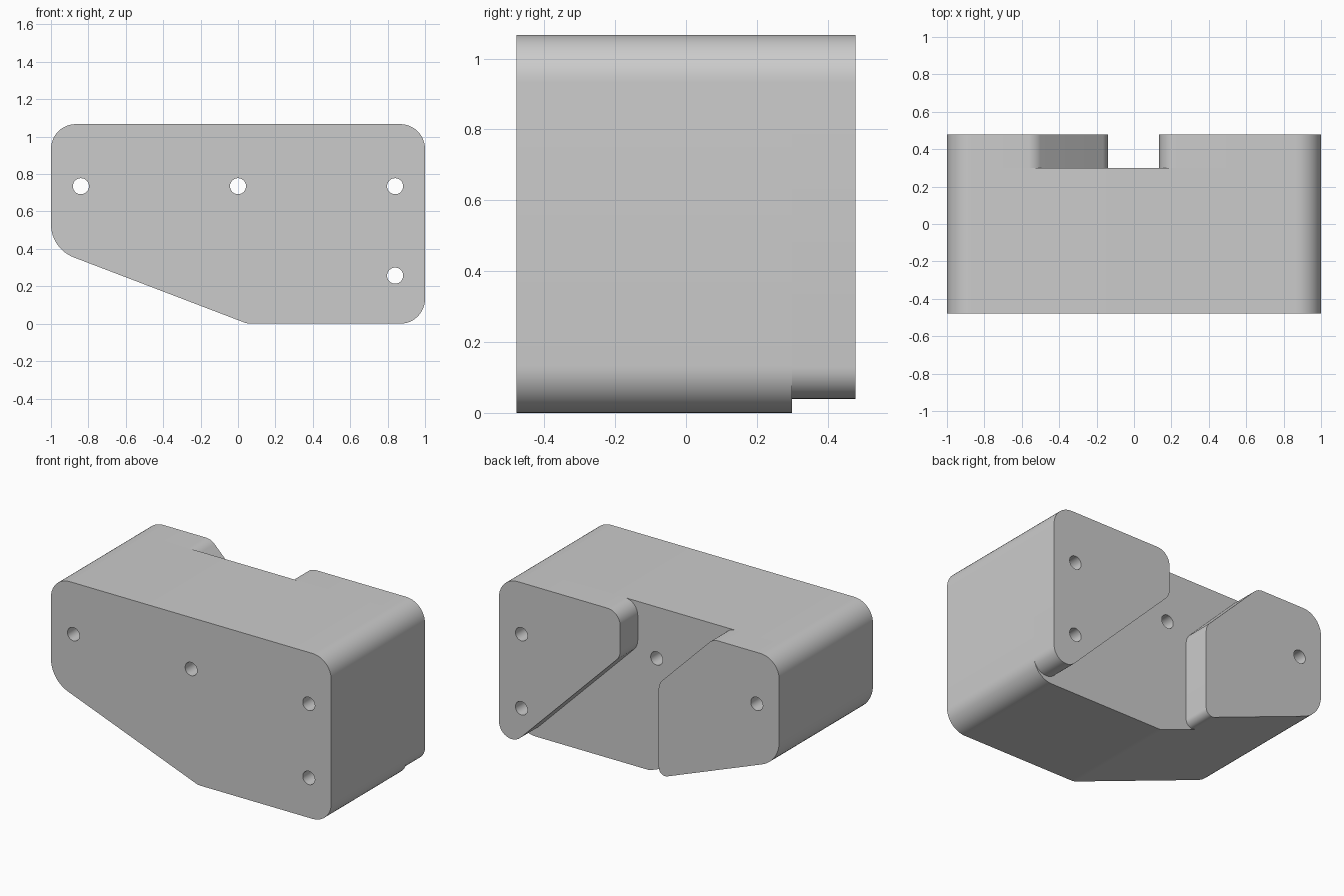
import bpy
import bmesh
import math
from mathutils import Vector

default = bpy.data.objects.get("Cube")
if default:
    bpy.data.objects.remove(default, do_unlink=True)

HEIGHT = 1.067
BACK = 0.478      # half depth
STEP = 0.299      # floor of the rear channel
HOLE_RADIUS = 0.043

grey = bpy.data.materials.new("light grey")
grey.use_nodes = True
COLOUR = (0.6, 0.6, 0.6, 1)
grey.diffuse_color = COLOUR
grey.node_tree.nodes["Principled BSDF"].inputs["Base Color"].default_value = COLOUR


def slope(x):
    """Height of the slanted underside."""
    return 0.382 * (0.05 - x)


def rounded(corners, steps=12):
    """Outline with every (x, z, radius) corner replaced by an arc."""
    pts = []
    for i, (x, z, r) in enumerate(corners):
        p = Vector((x, z))
        a = (Vector(corners[i - 1][:2]) - p).normalized()
        b = (Vector(corners[(i + 1) % len(corners)][:2]) - p).normalized()
        half = a.angle(b) / 2
        centre = p + (a + b).normalized() * r / math.sin(half)
        start = p + a * r / math.tan(half) - centre
        end = p + b * r / math.tan(half) - centre
        sweep = math.atan2(start.x * end.y - start.y * end.x, start.dot(end))
        for k in range(steps + 1):
            t = sweep * k / steps
            c, s = math.cos(t), math.sin(t)
            pts.append(centre + Vector((start.x * c - start.y * s,
                                        start.x * s + start.y * c)))
    return pts


def circle(x, z, r=HOLE_RADIUS, n=32):
    return [Vector((x + r * math.cos(math.tau * k / n),
                    z + r * math.sin(math.tau * k / n))) for k in range(n)]


def plate(name, corners, holes, y0, y1):
    """Extrude a rounded outline with drilled holes from y0 to y1."""
    curve = bpy.data.curves.new(name + "_profile", "CURVE")
    curve.dimensions = "2D"
    curve.fill_mode = "BOTH"
    curve.extrude = (y1 - y0) / 2
    for loop in [rounded(corners)] + [circle(*h) for h in holes]:
        spline = curve.splines.new("POLY")
        spline.points.add(len(loop) - 1)
        for point, p in zip(spline.points, loop):
            point.co = (p.x, p.y, 0, 1)
        spline.use_cyclic_u = True
    helper = bpy.data.objects.new(name + "_profile", curve)
    bpy.context.collection.objects.link(helper)
    bpy.context.view_layer.update()
    graph = bpy.context.evaluated_depsgraph_get()
    mesh = bpy.data.meshes.new_from_object(helper.evaluated_get(graph))
    bpy.data.objects.remove(helper, do_unlink=True)

    # Stand the profile upright and close the seams
    bm = bmesh.new()
    bm.from_mesh(mesh)
    for v in bm.verts:
        v.co = (v.co.x, (y0 + y1) / 2 - v.co.z, v.co.y)
    bmesh.ops.remove_doubles(bm, verts=bm.verts, dist=0.0002)
    bmesh.ops.recalc_face_normals(bm, faces=bm.faces)
    bm.to_mesh(mesh)
    bm.free()
    mesh.name = name
    mesh.materials.clear()
    mesh.materials.append(grey)
    obj = bpy.data.objects.new(name, mesh)
    bpy.context.collection.objects.link(obj)
    bpy.ops.object.select_all(action="DESELECT")
    obj.select_set(True)
    bpy.context.view_layer.objects.active = obj
    bpy.ops.object.shade_smooth_by_angle(angle=math.radians(30))
    return obj


right_hole, middle_hole = (-0.84, 0.735), (0, 0.735)
left_holes = [(0.84, 0.735), (0.84, 0.257)]

# Main block
plate("main_block",
      [(1, HEIGHT, 0.133), (-1, HEIGHT, 0.133), (-1, slope(-1), 0.19),
       (0.05, 0, 0.1), (1, 0, 0.133)],
      [right_hole, middle_hole] + left_holes, -BACK, STEP)

# Rear pads either side of the diagonal channel
plate("left_rear_pad",
      [(1, HEIGHT, 0.133), (0.135, HEIGHT, 0.09),
       (0.135, 0.777, 0.09), (1, -0.088, 0.09)],
      left_holes, STEP, BACK)
plate("right_rear_pad",
      [(-1, HEIGHT, 0.133), (-1, slope(-1), 0.19), (-0.14, slope(-0.14), 0.045),
       (-0.14, 0.68, 0.09), (-0.527, HEIGHT, 0.09)],
      [right_hole], STEP, BACK)
